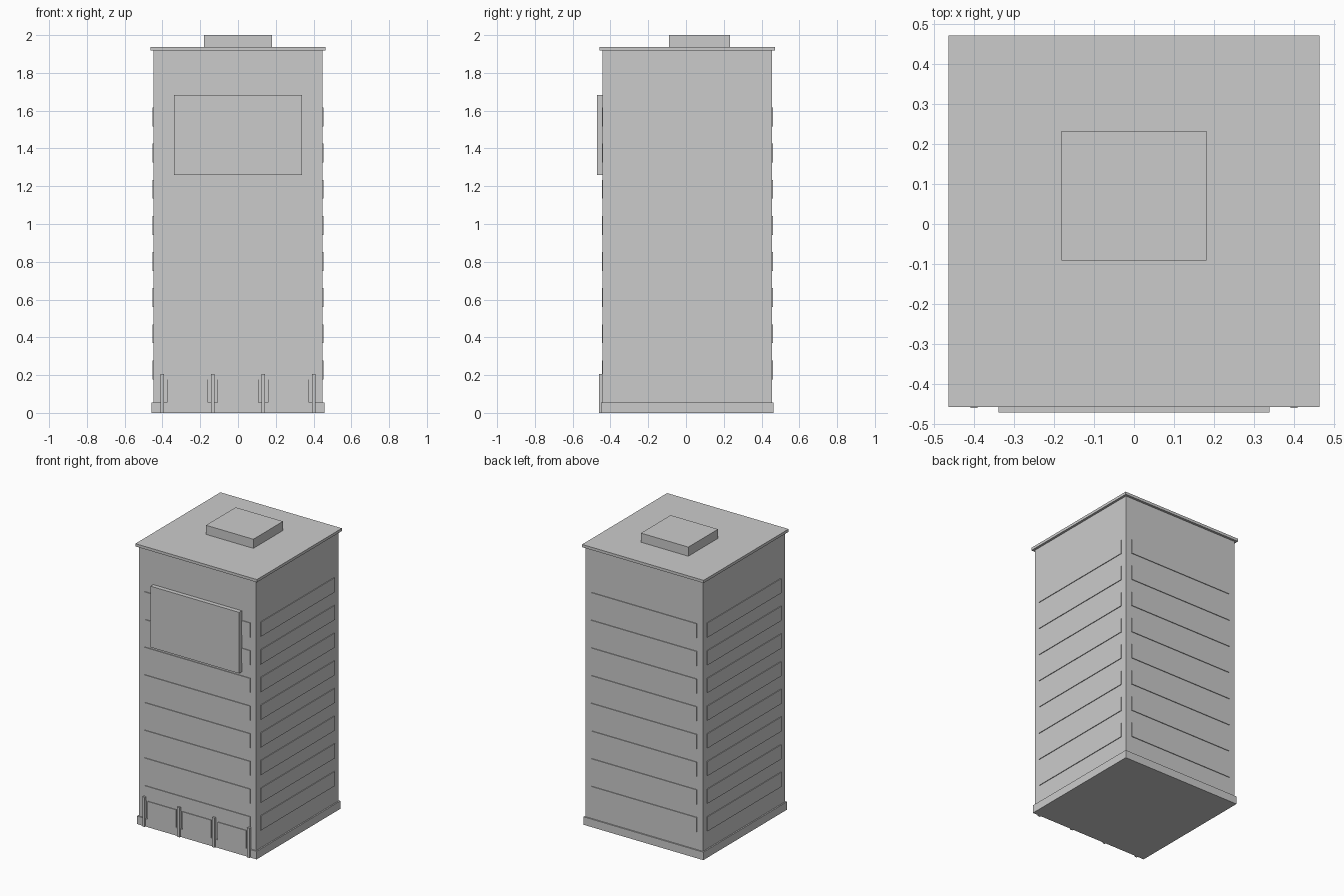
import bpy

if "Cube" in bpy.data.objects:
    bpy.data.objects.remove(bpy.data.objects["Cube"])

CY = 0.007     # centre of the tower in depth
HALF = 0.448   # half width of the tower


def box(name, x0, x1, y0, y1, z0, z1):
    bpy.ops.mesh.primitive_cube_add(
        size=1, location=((x0 + x1) / 2, (y0 + y1) / 2, (z0 + z1) / 2))
    ob = bpy.context.object
    ob.name = name
    ob.scale = (x1 - x0, y1 - y0, z1 - z0)
    bpy.ops.object.transform_apply(location=False, rotation=False, scale=True)
    return ob


def square_slab(name, half, z0, z1):
    return box(name, -half, half, CY - half, CY + half, z0, z1)


# Tower, plinth, roof slab and rooftop plant room
square_slab("tower_body", HALF, 0.0, 1.92)
square_slab("plinth", 0.457, 0.0, 0.055)
square_slab("roof_slab", 0.464, 1.918, 1.937)
box("rooftop_box", -0.181, 0.181, -0.091, 0.233, 1.93, 2.0)

# Thin window bands on all four walls
front, back = CY - HALF, CY + HALF
OUT, LEN = 0.005, 0.403
for i in range(8):
    z0 = 0.178 + i * 0.1912
    z1 = z0 + 0.1
    box(f"front_window_band_{i}", -LEN, LEN, front - OUT, front + 0.01, z0, z1)
    box(f"back_window_band_{i}", -LEN, LEN, back - 0.01, back + OUT, z0, z1)
    for name, s in (("left", -1), ("right", 1)):
        xa, xb = sorted((s * (HALF - 0.01), s * (HALF + OUT)))
        box(f"{name}_window_band_{i}", xa, xb, CY - LEN, CY + LEN, z0, z1)

# Large sign panel on the front wall
box("billboard", -0.338, 0.338, -0.471, front + 0.005, 1.26, 1.682)

# Street level pilasters with shop windows between them
for i in range(4):
    x = -0.4 + i * 0.8 / 3
    box(f"pilaster_{i}", x - 0.009, x + 0.009, -0.46, front + 0.01, 0.0, 0.205)
for i in range(3):
    x = (i - 1) * 0.8 / 3
    box(f"shop_window_{i}", x - 0.109, x + 0.109, -0.4508, front + 0.01, 0.02, 0.178)
